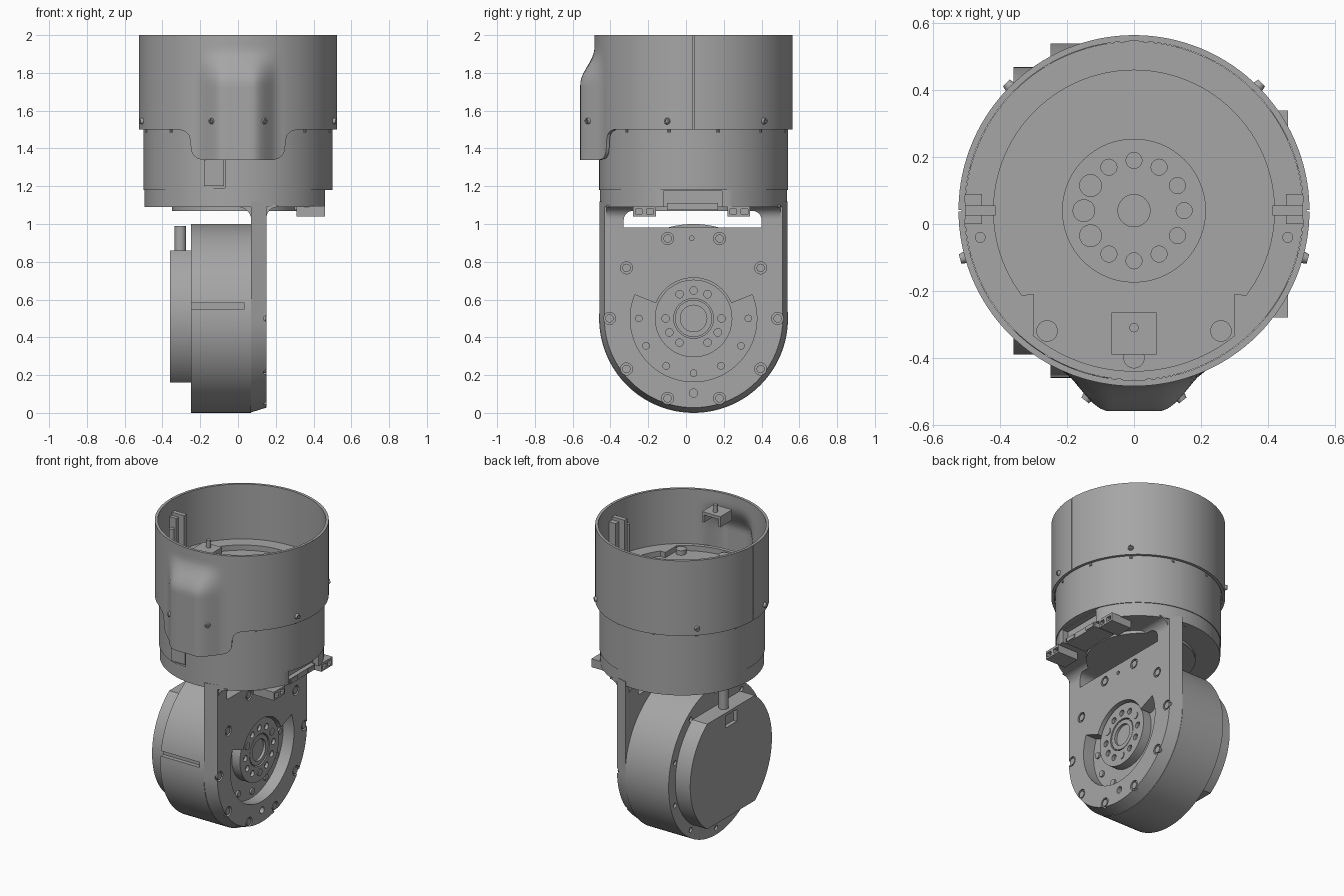
import bpy, bmesh
from math import sin, cos, pi, radians, sqrt, asin
from mathutils import Matrix

if "Cube" in bpy.data.objects:
    bpy.data.objects.remove(bpy.data.objects["Cube"])

CY = 0.04          # y of the main axis
HUB = (CY, 0.5)    # y, z of the drive axis
R = 0.525          # shell radius

grey = bpy.data.materials.new("machined grey")
grey.use_nodes = True
colour = (0.38, 0.38, 0.38, 1)
grey.diffuse_color = colour
grey.node_tree.nodes["Principled BSDF"].inputs["Base Color"].default_value = colour
parts = []


def finish(name, bm):
    bmesh.ops.recalc_face_normals(bm, faces=bm.faces)
    me = bpy.data.meshes.new(name)
    bm.to_mesh(me)
    bm.free()
    me.materials.append(grey)
    ob = bpy.data.objects.new(name, me)
    bpy.context.collection.objects.link(ob)
    parts.append(ob)
    return ob


def arc(c, r, a0, a1, n):
    return [(c[0] + r * cos(radians(a0 + (a1 - a0) * i / n)),
             c[1] + r * sin(radians(a0 + (a1 - a0) * i / n))) for i in range(n + 1)]


def circle(c, r, n=96):
    return arc(c, r, 0, 360, n)[:-1]


def rect(u0, u1, v0, v1):
    return [(u0, v0), (u1, v0), (u1, v1), (u0, v1)]


def ring_of(c, r, angles, size, n=20):
    return [circle((c[0] + r * cos(radians(a)), c[1] + r * sin(radians(a))), size, n) for a in angles]


def solid(name, polys, axis, a, b, ends=None):
    """Extrude outlines along an axis from a to b; ends gives the outlines at b if they differ."""
    place = {"X": lambda u, v, w: (w, u, v), "Y": lambda u, v, w: (u, w, v),
             "Z": lambda u, v, w: (u, v, w)}[axis]
    bm = bmesh.new()
    for p, q in zip(polys, ends or polys):
        lo = [bm.verts.new(place(u, v, a)) for u, v in p]
        hi = [bm.verts.new(place(u, v, b)) for u, v in q]
        bm.faces.new(lo)
        bm.faces.new(hi[::-1])
        for i in range(len(lo)):
            j = (i + 1) % len(lo)
            bm.faces.new((lo[i], hi[i], hi[j], lo[j]))
    return finish(name, bm)


def box(name, x0, x1, y0, y1, z0, z1):
    return solid(name, [rect(x0, x1, y0, y1)], "Z", z0, z1)


def cut(ob, *cutters):
    for c in cutters:
        m = ob.modifiers.new("cut", "BOOLEAN")
        m.operation, m.solver, m.object = "DIFFERENCE", "EXACT", c
    bake(ob)
    for c in cutters:
        parts.remove(c)
        bpy.data.objects.remove(c)


def bake(ob):
    deps = bpy.context.evaluated_depsgraph_get()
    deps.update()
    me = bpy.data.meshes.new_from_object(ob.evaluated_get(deps))
    ob.modifiers.clear()
    ob.data = me


def smooth(t):
    t = max(0, min(1, t))
    return t * t * (3 - 2 * t)


# Upper shell: thin wall with a front bulge and a skirt dropping below the rim
half = [(0.02 * i, 1.34) for i in range(10)]
half += [(0.19, 1.34), (0.215, 1.347), (0.235, 1.362), (0.247, 1.385), (0.25, 1.41),
         (0.252, 1.44), (0.26, 1.47), (0.28, 1.49), (0.31, 1.5)]
cols = [(asin(x / R), z) for x, z in half]
first = cols[-1][0]
cols += [(first + (pi - first) * i / 50, 1.5) for i in range(1, 51)]
cols += [(-t, z) for t, z in cols[-2:0:-1]]
ROWS = 26
bm = bmesh.new()
grid = []
for t, low in cols:
    col = []
    for k in range(ROWS + 1):
        x, z = R * sin(t), low + (2.0 - low) * k / ROWS
        y = CY - R * cos(t)
        if cos(t) > 0:
            side = smooth((0.215 - abs(x)) / 0.14)
            y += side * smooth((1.93 - z) / 0.19) * (-0.56 - y)
        col.append(bm.verts.new((x, y, z)))
    grid.append(col)
for i in range(len(grid)):
    p, q = grid[i], grid[(i + 1) % len(grid)]
    for k in range(ROWS):
        bm.faces.new((p[k], q[k], q[k + 1], p[k + 1]))
shell = finish("upper_shell", bm)
wall = shell.modifiers.new("wall", "SOLIDIFY")
wall.thickness, wall.offset = 0.018, -1
bake(shell)
# Fine seam between the shell halves
for s in (-1, 1):
    cut(shell, box("seam", s * 0.522 - 0.006, s * 0.522 + 0.006, CY - 0.002, CY + 0.002, 1.4, 2.1))


def radial_screw(name, angle, centre, r, length):
    ob = solid(name, [circle((0, 0), 0.02, 20)], "X", r, r + length, [circle((0, 0), 0.014, 20)])
    cut(ob, solid("socket", [circle((0, 0), 0.008, 6)], "X", r + length - 0.01, r + length + 0.01))
    ob.data.transform(Matrix.Translation(centre) @ Matrix.Rotation(radians(angle), 4, "Z"))


for a in (-15.5, 45, 135, 195.5):
    radial_screw("shell_screw", a, (0, CY, 1.545), R - 0.01, 0.025)
for s in (-1, 1):
    radial_screw("bulge_screw", -90 + s * 38, (s * 0.14, -0.52, 1.545), -0.015, 0.025)

# Middle body with a shallow cable channel in the front
body = solid("middle_body", [circle((0, CY), 0.5, 128)], "Z", 1.18, 1.56)
cut(body, solid("channel", [rect(-0.185, -0.07, 1.19, 1.45)], "Y", -0.55, -0.435))
box("channel_cover", -0.18, -0.075, -0.45, -0.437, 1.2, 1.44)
solid("body_beads", ring_of((0, CY), 0.5, range(15, 360, 30), 0.008, 10), "Z", 1.485, 1.5)

# Inner floor, raised rim and output disc
solid("inner_floor", [circle((0, CY), 0.506, 128)], "Z", 1.52, 1.6)
rim = solid("inner_rim", [circle((0, CY), 0.506, 128)], "Z", 1.595, 1.635)
opening = arc((0, CY), 0.42, -37, 217, 80) + [(-0.3, -0.21), (-0.3, -0.33)]
opening += arc((0, CY), 0.48, 231, 309, 30) + [(0.3, -0.33), (0.3, -0.21)]
cut(rim, solid("opening", [opening], "Z", 1.5, 1.7))
output = solid("output_disc", [circle((0, CY), 0.215)], "Z", 1.59, 1.625)
cut(output, solid("holes", ring_of((0, CY), 0.15, range(-120, 121, 30), 0.024)
                  + [circle((0, CY), 0.048, 40)], "Z", 1.605, 1.7))
floor_screws = ring_of((0, CY), 0.15, (150, 180, 210), 0.034)
floor_screws += [circle(c, 0.032, 24) for c in ((-0.26, -0.32), (0.26, -0.32), (0, -0.4))]
solid("floor_screws", floor_screws, "Z", 1.59, 1.63)

# Light bracket under the rim, and the side clips on the wall
box("bracket_top", -0.067, 0.067, -0.39, -0.265, 1.93, 1.95)
for s in (-1, 1):
    box("bracket_leg", s * 0.06 - 0.007, s * 0.06 + 0.007, -0.39, -0.265, 1.88, 1.935)
    box("clip_plate", s * 0.46 - 0.045, s * 0.46 + 0.045, 0.025, 0.055, 1.6, 1.92)
    box("clip_block", s * 0.48 - 0.025, s * 0.48 + 0.025, 0.0, 0.09, 1.62, 1.9)
    solid("clip_stud", [circle((s * 0.46, -0.04), 0.016, 20)], "Z", 1.6, 1.85)
solid("bracket_stud", [circle((0, -0.31), 0.014, 20)], "Z", 1.94, 2.0)

# Flange under the body, flattened on the connector side
edge = asin(0.46 / 0.495) * 180 / pi
flange = solid("lower_flange", [arc((0, CY), 0.495, 90 - edge, 270 + edge, 110)], "Z", 1.09, 1.181)
cut(flange, box("port_recess", 0.42, 0.5, -0.12, 0.19, 1.08, 1.175))
solid("flange_boss", [circle((-0.02, CY), 0.33)], "Z", 1.07, 1.1)
box("port_block", 0.3, 0.45, -0.1, 0.17, 1.075, 1.11)
for y in (-0.055, 0.125):
    box("port_plug", 0.4, 0.457, y - 0.035, y + 0.035, 1.08, 1.105)
for y in (-0.19, 0.25, -0.25, 0.31):
    socket = box("cable_socket", 0.31, 0.46, y - 0.03, y + 0.03, 1.04, 1.095)
    cut(socket, box("mouth", 0.42, 0.5, y - 0.018, y + 0.018, 1.052, 1.08))


# Arm plate: tapered edge, round bottom, filleted into the flange
def arm_outline(r):
    return [(CY + r, 1.12)] + arc(HUB, r, 0, -180, 64) + [(CY - r, 1.12)]


def slot():
    c = solid("slot", [[(-0.33, 0.982), (0.40, 0.982)] + arc((0.35, 1.02), 0.05, 0, 90, 8)
                       + arc((-0.28, 1.02), 0.05, 90, 180, 8)], "X", -0.1, 0.3)
    return c


arm = solid("arm_plate", [arm_outline(0.497)], "X", 0.07, 0.15, [arm_outline(0.472)])
pocket = arc(HUB, 0.335, 158, 382, 80) + arc(HUB, 0.215, 22, 158, 50)
bolt_angles = [a for q in (0, 180) for a in (q, q + 37, q + 72, q + 108, q + 143)]
cut(arm, slot(), solid("pocket", [pocket], "X", 0, 0.2),
    solid("bolt_holes", ring_of(HUB, 0.445, bolt_angles, 0.032, 24), "X", 0.135, 0.2),
    solid("small_holes", [circle((CY, 0.105), 0.022, 20), circle((0.03, 0.925), 0.012, 16)], "X", 0.12, 0.2))
solid("arm_bolts", ring_of(HUB, 0.445, bolt_angles, 0.022, 16), "X", 0.13, 0.148)
fillet = arc((0.0, 1.02), 0.07, 90, 0, 12) + arc((0.21, 1.03), 0.06, 180, 90, 12)
fillet = [(0.0, 1.1)] + fillet + [(0.21, 1.1)]
web = solid("arm_fillet", [fillet], "Y", CY - 0.46, CY + 0.46)
cut(web, slot())

# Drive housing with two grooves in its front
housing = solid("drive_housing", [circle(HUB, 0.5, 128)], "X", -0.25, 0.07)
cut(housing, *[box("groove", -0.251, 0.035, -0.6, -0.43, z - 0.016, z + 0.016) for z in (0.565, 0.71)],
    solid("rear_holes", ring_of(HUB, 0.455, range(18, 360, 36), 0.016, 16), "X", -0.3, -0.235))
solid("pocket_screws", ring_of(HUB, 0.29, range(180, 361, 30), 0.02, 16), "X", 0.06, 0.082)

# Drive output hub inside the pocket
hub = solid("drive_hub", [circle(HUB, 0.205)], "X", 0.06, 0.13)
cut(hub, solid("hub_holes", ring_of(HUB, 0.148, range(0, 360, 30), 0.02)
               + [circle(HUB, 0.105, 64)], "X", 0.11, 0.2))
core = solid("hub_core", [circle(HUB, 0.098, 64)], "X", 0.06, 0.127)
cut(core, solid("bore", [circle(HUB, 0.07, 48)], "X", 0.1, 0.2))
solid("hub_pins", ring_of(HUB, 0.148, (30, 150, 270), 0.024), "X", 0.1, 0.135)

# Rear cap with flat top and bottom, cable notch and cable
flat = asin(0.35 / 0.43) * 180 / pi
centre = (CY, 0.51)
cap = solid("rear_cap", [arc(centre, 0.43, -flat, flat, 40) + arc(centre, 0.43, 180 - flat, 180 + flat, 40)],
            "X", -0.36, -0.25)
cut(cap, box("notch", -0.4, -0.335, CY - 0.06, CY + 0.06, 0.76, 0.84))
solid("cable", [circle((-0.305, CY), 0.03, 24)], "Z", 0.83, 0.99)

# Smooth round surfaces, keep edges crisp
for ob in bpy.context.view_layer.objects:
    ob.select_set(ob in parts)
bpy.context.view_layer.objects.active = shell
bpy.ops.object.shade_smooth_by_angle(angle=radians(30))
